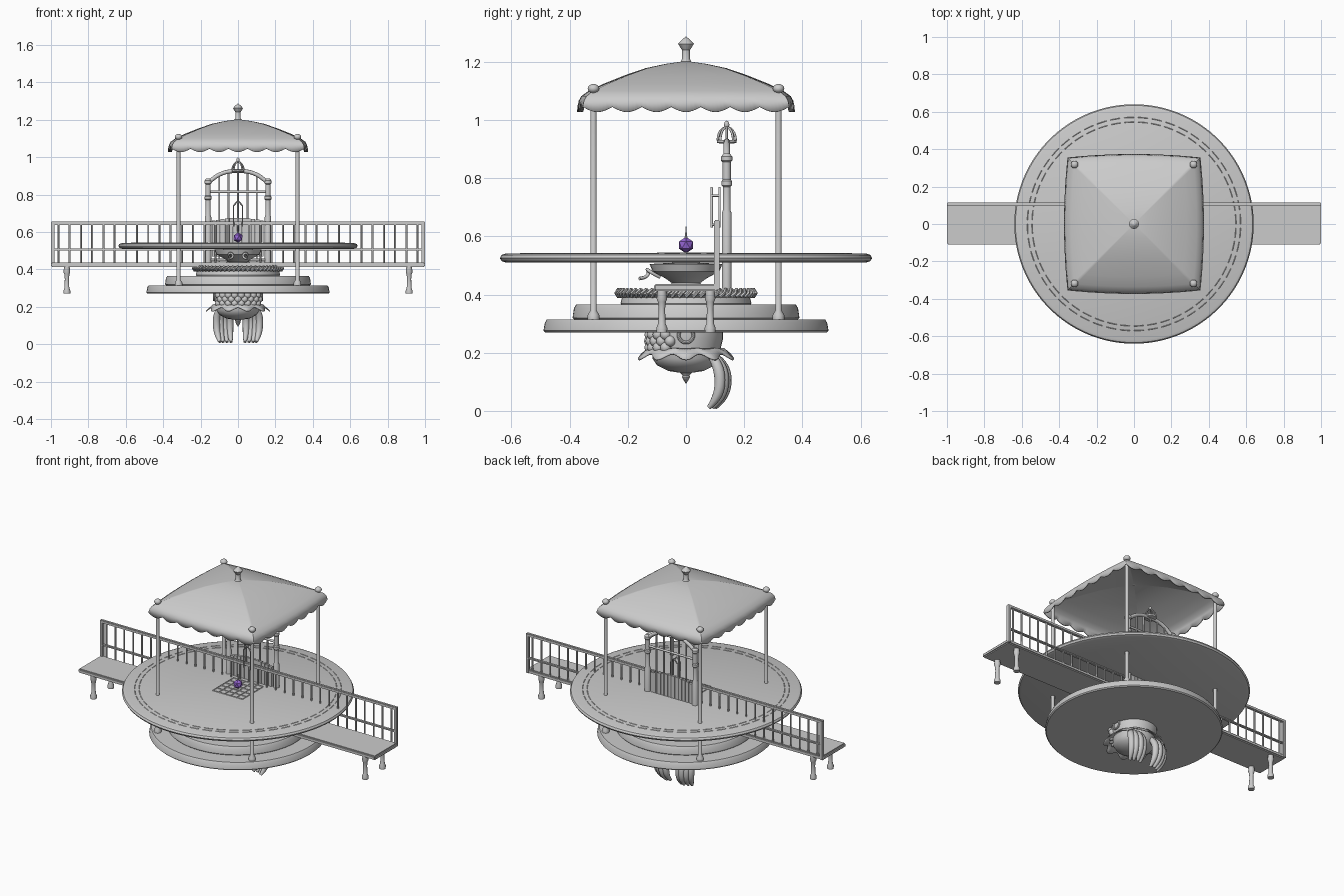
import bpy, bmesh
from math import sin, cos, pi, tau

if "Cube" in bpy.data.objects:
    bpy.data.objects.remove(bpy.data.objects["Cube"])

def finish(name, bm, smooth=True):
    bmesh.ops.recalc_face_normals(bm, faces=bm.faces)
    me = bpy.data.meshes.new(name)
    bm.to_mesh(me)
    bm.free()
    ob = bpy.data.objects.new(name, me)
    bpy.context.collection.objects.link(ob)
    select(ob)
    if smooth:
        bpy.ops.object.shade_smooth_by_angle(angle=0.6)
    return ob

def select(ob):
    bpy.ops.object.select_all(action='DESELECT')
    ob.select_set(True)
    bpy.context.view_layer.objects.active = ob

def lathe(name, profile, places=((0, 0, 0),), seg=32):
    """Turned part, repeated at each place; profile is (radius, z)."""
    bm = bmesh.new()
    for px, py, pz in places:
        rings = []
        for r, z in profile:
            n = seg if r > 0 else 1
            rings.append([bm.verts.new((px + r * cos(tau * i / seg), py + r * sin(tau * i / seg), pz + z))
                          for i in range(n)])
        for a, b in zip(rings, rings[1:]):
            for i in range(seg):
                j = (i + 1) % seg
                q = [a[i % len(a)], a[j % len(a)], b[j % len(b)], b[i % len(b)]]
                bm.faces.new(list(dict.fromkeys(q)))
        for ring in (rings[0], rings[-1]):
            if len(ring) > 1:
                bm.faces.new(ring)
    return finish(name, bm)

def rods(name, lines, r, res=2, radii=None, smooth_path=False):
    """Round bars along polylines, one object."""
    cu = bpy.data.curves.new(name, 'CURVE')
    cu.dimensions, cu.bevel_depth, cu.bevel_resolution = '3D', r, res
    cu.use_fill_caps = True
    for pts in lines:
        sp = cu.splines.new('NURBS' if smooth_path else 'POLY')
        sp.points.add(len(pts) - 1)
        for i, p in enumerate(pts):
            sp.points[i].co = (*p, 1)
            sp.points[i].radius = radii[i] if radii else 1
        if smooth_path:
            sp.use_endpoint_u, sp.order_u, sp.resolution_u = True, 4, 6
    ob = bpy.data.objects.new(name, cu)
    bpy.context.collection.objects.link(ob)
    select(ob)
    bpy.ops.object.convert(target='MESH')
    bpy.ops.object.shade_smooth_by_angle(angle=0.8)
    return ob

def box(name, lo, hi, bevel=0.006):
    bm = bmesh.new()
    bmesh.ops.create_cube(bm, size=1)
    for v in bm.verts:
        v.co = [(a + b) / 2 + c * (b - a) for a, b, c in zip(lo, hi, v.co)]
    bmesh.ops.bevel(bm, geom=bm.edges[:], offset=bevel, segments=2, affect='EDGES')
    return finish(name, bm)

def beads(name, places, r, scale=(1, 1, 1)):
    bm = bmesh.new()
    for p in places:
        vs = bmesh.ops.create_uvsphere(bm, u_segments=12, v_segments=8, radius=r)['verts']
        for v in vs:
            v.co = [a * s + b for a, s, b in zip(v.co, scale, p)]
    return finish(name, bm)

def plate(r, z0, z1, b=0.012):
    return [(0, z0), (r - b / 2, z0), (r, z0 + b / 2), (r - b * .4, z1 - b), (r - b, z1), (0, z1)]

# Stepped round base
lathe("base_disc", plate(0.49, 0.27, 0.315), seg=96)
lathe("base_step", plate(0.39, 0.314, 0.365), seg=96)
lathe("drum", [(0, 0.36), (0.22, 0.36), (0.225, 0.37), (0.22, 0.39), (0.235, 0.4), (0.235, 0.412), (0.22, 0.418), (0, 0.418)], seg=64)
rods("rope_trim", [[(r * cos(a), r * sin(a), z) for a, r, z in
                    ((tau * i / 60, 0.232, 0.392), (tau * (i + .5) / 60, 0.241, 0.405), (tau * (i + 1) / 60, 0.232, 0.418))]
                   for i in range(60)], 0.006, 1)
lathe("pedestal_bowl", [(0, 0.41), (0.06, 0.415), (0.05, 0.44), (0.07, 0.455), (0.115, 0.48), (0.125, 0.505), (0, 0.512)])
rods("bowl_tendrils", [[(s * 0.04, -0.09, 0.46), (s * 0.06, -0.13, 0.48), (s * 0.03, -0.14, 0.5),
                        (s * 0.02, -0.12, 0.46), (s * 0.05, -0.16, 0.455)] for s in (-1, 1)], 0.006, smooth_path=True)

# Round table top with inlaid rings
lathe("table_top", [(0, 0.51), (0.62, 0.51), (0.634, 0.515), (0.64, 0.525), (0.634, 0.536), (0.62, 0.541), (0, 0.541)], seg=128)
for k, r in enumerate((0.545, 0.57)):
    rods(f"inlay_ring_{k}", [[(r * cos(a), r * sin(a), 0.541) for a in [tau * (i + .7 * t / 3) / 48 for t in range(4)]]
                             for i in range(48)], 0.002, 0)
g = [-0.1 + 0.04 * i for i in range(6)]
rods("table_grate", [[(x, -0.1, 0.541), (x, 0.1, 0.541)] for x in g] + [[(-0.1, y, 0.541), (0.1, y, 0.541)] for y in g], 0.003, 0)

# Faceted gem on a pin
bm = bmesh.new()
bmesh.ops.create_icosphere(bm, subdivisions=1, radius=0.028)
for v in bm.verts:
    v.co.z += 0.57
gem = finish("gem", bm, False)
mat = bpy.data.materials.new("violet")
mat.diffuse_color = (0.3, 0.13, 0.65, 1)
mat.use_nodes = True
mat.node_tree.nodes["Principled BSDF"].inputs["Base Color"].default_value = mat.diffuse_color
gem.data.materials.append(mat)
lathe("gem_pin", [(0.006, 0.54), (0.006, 0.59), (0.003, 0.61), (0, 0.645)], seg=10)

# Long bench with rear railing and turned legs
box("bench", (-1, -0.11, 0.412), (1, 0.11, 0.437))
lathe("bench_legs", [(0, 0.27), (0.018, 0.27), (0.019, 0.285), (0.013, 0.3), (0.011, 0.35), (0.014, 0.375), (0.018, 0.385), (0.015, 0.415)],
      [(x, y, 0) for x in (-0.915, 0.915) for y in (-0.083, 0.083)], 16)
for nm, z, h in (("rail_top", 0.647, 0.009), ("rail_middle", 0.506, 0.005)):
    box(nm, (-1, 0.097, z - h), (1, 0.115, z + h), 0.003)
for s in (-1, 1):
    x = s * 0.99
    box("rail_end_post", (x - 0.01, 0.096, 0.415), (x + 0.01, 0.116, 0.655), 0.003)
rods("balusters", [[(-0.96 + 1.92 * i / 32, 0.106, 0.43), (-0.96 + 1.92 * i / 32, 0.106, 0.645)] for i in range(33)], 0.005)

# Arched gate back
lathe("gate_posts", [(0, 0.42), (0.017, 0.42), (0.017, 0.68), (0.013, 0.69), (0.013, 0.77), (0.018, 0.775), (0.018, 0.79),
                     (0.014, 0.795), (0.014, 0.855), (0.019, 0.86), (0.019, 0.875), (0.01, 0.885), (0, 0.885)],
      [(s * 0.16, 0.14, 0) for s in (-1, 1)], 16)
def arch(x):
    return 0.86 + 0.066 * (1 - (abs(x) / 0.16) ** 2.6)
rods("gate_arch", [[(x, 0.14, arch(x)) for x in [-0.16 + 0.02 * i for i in range(17)]]], 0.011)
rods("gate_bars", [[(x, 0.14, 0.44), (x, 0.14, arch(x))] for x in [-0.1 + 0.05 * i for i in range(5)]], 0.005)
rods("gate_crossbars", [[(-0.16, 0.14, z), (0.16, 0.14, z)] for z in (0.45, 0.815)], 0.007)
bm = bmesh.new()
for i in range(12):
    xa, xb = -0.14 + 0.28 * i / 12, -0.14 + 0.28 * (i + .9) / 12
    top = 0.675 - 0.9 * ((xa + xb) / 2) ** 2
    for v in bmesh.ops.create_cube(bm, size=1)['verts']:
        v.co = (xa if v.co.x < 0 else xb, 0.135 + v.co.y * 0.016, 0.47 if v.co.z < 0 else top)
finish("slatted_panel", bm)
rods("small_arch_frame", [[(s, y, 0.63), (s, y, 0.74), (0, y, 0.768)] for y in (0.088, 0.115) for s in (-0.024, 0.024)]
     + [[(s, 0.088, z), (s, 0.115, z)] for s in (-0.024, 0.024) for z in (0.64, 0.74)], 0.004)

# Open crown over the gate
lathe("crown_band", [(0.026, 0.92), (0.034, 0.922), (0.034, 0.932), (0.026, 0.932)], [(0, 0.14, 0)], 24)
rods("crown_ribs", [[(0.031 * cos(t) * cos(a), 0.14 + 0.031 * cos(t) * sin(a), 0.93 + 0.045 * sin(t))
                     for t in [pi / 2 * k / 6 for k in range(7)]] for a in [tau * i / 8 for i in range(8)]], 0.004)
beads("crown_finial", [(0, 0.14, 0.984)], 0.009, (1, 1, 1.5))

# Canopy poles
corners = [(x, y, 0) for x in (-0.318, 0.318) for y in (-0.318, 0.318)]
lathe("canopy_poles", [(0, 0.314), (0.02, 0.314), (0.02, 0.33), (0.011, 0.345), (0.0105, 1.11), (0, 1.11)], corners, 16)
beads("pole_caps", [(x, y, 1.108) for x, y, _ in corners], 0.02, (1, 1, 0.8))

# Square tented canopy with scalloped valance
N, S = 56, 7
def outline(t, r):
    """Point on a slightly bulged square, t in 0..4 sides."""
    side, u = int(t) % 4, 2 * (t % 1) - 1
    k = r * (0.95 + 0.05 * (1 - u * u))
    x, y = u * r * 0.95, -k
    for _ in range(side):
        x, y = -y, x
    return x, y
roof = [(0.07, 1.193), (0.14, 1.178), (0.21, 1.154), (0.28, 1.126), (0.335, 1.1), (0.36, 1.082)]
bm = bmesh.new()
apex = bm.verts.new((0, 0, 1.203))
rings = []
for r, z in roof + [(0.369, 1.066), (0.374, None)]:
    ring = []
    for i in range(4 * N):
        zz = z if z else 1.046 - 0.018 * abs(sin(pi * S * i / N))
        ring.append(bm.verts.new((*outline(i / N, r), zz)))
    rings.append(ring)
for i in range(4 * N):
    j = (i + 1) % (4 * N)
    bm.faces.new((apex, rings[0][i], rings[0][j]))
    for a, b in zip(rings, rings[1:]):
        bm.faces.new((a[i], b[i], b[j], a[j]))
canopy = finish("canopy", bm)
mod = canopy.modifiers.new("thickness", 'SOLIDIFY')
mod.thickness = 0.006
lathe("canopy_finial", [(0, 1.19), (0.019, 1.2), (0.013, 1.21), (0.013, 1.24), (0.018, 1.247), (0.027, 1.262), (0.012, 1.278), (0, 1.287)], seg=12)

# Hanging pendant bowl under the base
lathe("pendant_bowl", [(0, 0.275), (0.128, 0.275), (0.128, 0.25), (0.118, 0.21), (0.115, 0.18), (0.1, 0.157), (0.06, 0.137), (0.02, 0.131),
                       (0.012, 0.122), (0.014, 0.116), (0, 0.092)])
bm = bmesh.new()
M = 96
col = []
for r, z, w in ((0.115, 0.216, 0), (0.135, 0.212, 0.4), (0.163, 0.188, 1)):
    col.append([bm.verts.new(((r + 0.01 * w * cos(10 * a)) * cos(a), (r + 0.01 * w * cos(10 * a)) * sin(a),
                              z - 0.01 * w * cos(10 * a))) for a in [tau * i / M for i in range(M)]])
for a, b in zip(col, col[1:]):
    for i in range(M):
        bm.faces.new((a[i], a[(i + 1) % M], b[(i + 1) % M], b[i]))
finish("leafy_collar", bm).modifiers.new("thickness", 'SOLIDIFY').thickness = 0.006
beads("grape_cluster", [(0.125 * cos(a), 0.125 * sin(a), 0.262 - 0.022 * row) for row in range(3)
                        for a in [-pi / 2 + (i - 3.5 + .5 * (row % 2)) * 0.28 for i in range(8)]], 0.019)
for s in (-1, 1):
    bpy.ops.mesh.primitive_torus_add(location=(s * 0.128, 0, 0.26), rotation=(0, pi / 2, 0), major_radius=0.025,
                                     minor_radius=0.006, major_segments=24, minor_segments=8)
    bpy.context.object.name = "side_ring"
    bpy.ops.object.shade_smooth_by_angle()

# Drooping plumes at the back of the pendant
rods("plumes", [[(s * x * 0.85, 0.08, 0.2), (s * x * 1.05, 0.125 - k, 0.165), (s * x * 1.06, 0.14 - k, 0.1),
                 (s * x, 0.125 - k, 0.045), (s * x * 0.88, 0.095 - k, 0.012)]
                for s in (-1, 1) for x, k in ((0.042, 0), (0.066, -0.005), (0.09, 0.004), (0.11, 0.016))],
     0.02, 3, (0.6, 1, 1, 0.85, 0.4), True)
